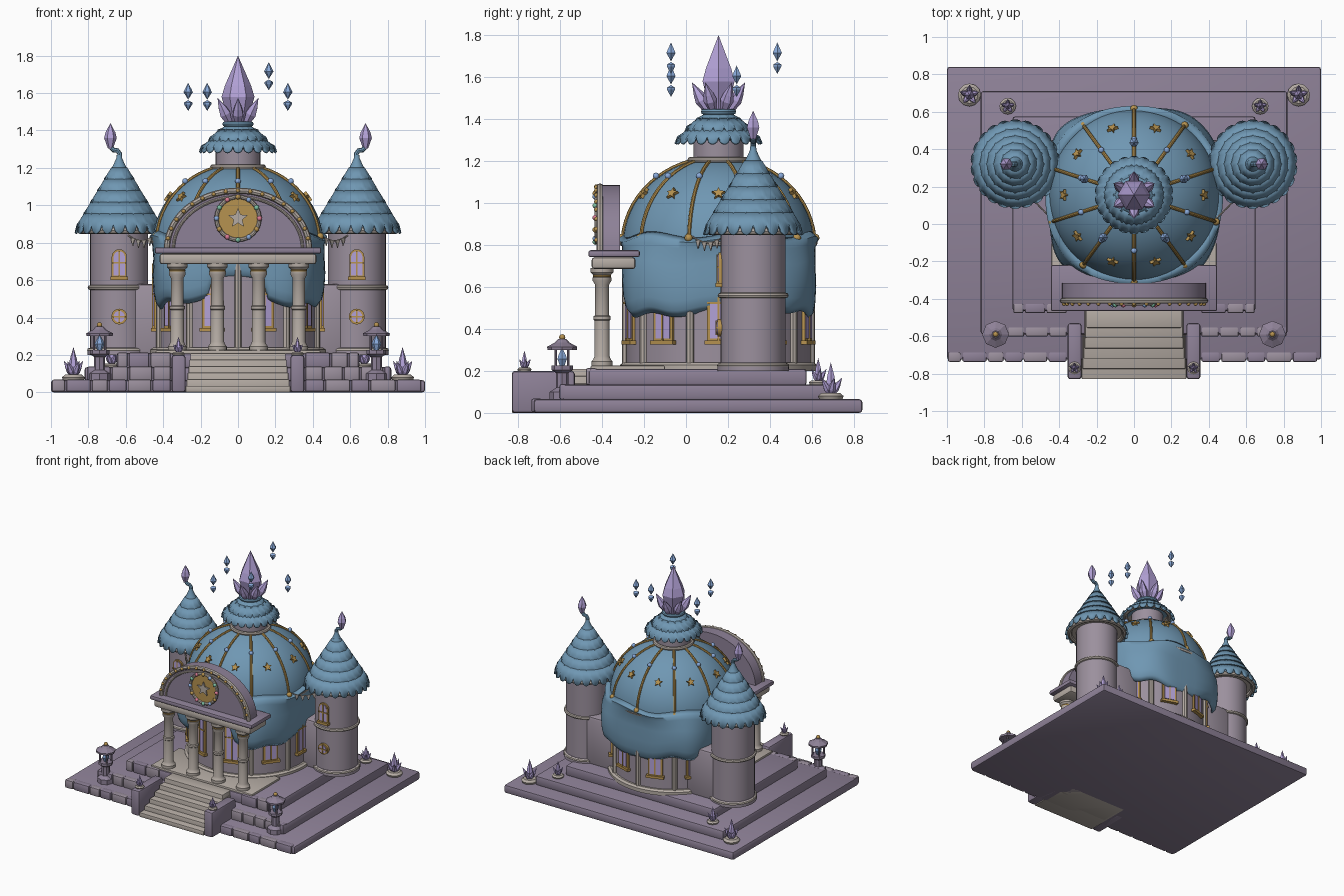
import bpy, bmesh, random
from math import sin, cos, pi, radians, copysign
from mathutils import Matrix, Euler, Vector

if "Cube" in bpy.data.objects:
    bpy.data.objects.remove(bpy.data.objects["Cube"])
random.seed(4)

def material(name, rgb):
    m = bpy.data.materials.new(name)
    m.diffuse_color = (*rgb, 1)
    m.use_nodes = True
    m.node_tree.nodes["Principled BSDF"].inputs["Base Color"].default_value = m.diffuse_color
    return m
STONE = material("mauve_stone", (.27, .22, .31))
WALL = material("wall_stone", (.33, .28, .34))
TRIM = material("pale_trim", (.46, .41, .37))
BLUE = material("blue_roof", (.16, .31, .45))
GOLD = material("gold", (.47, .29, .08))
LILAC = material("lilac_crystal", (.45, .36, .68))
ICE = material("ice_crystal", (.25, .4, .7))
PINK = material("pink", (.7, .2, .3))
GREEN = material("green", (.2, .5, .35))
CY = .155                                  # dome centre in y

def finish(name, bm, mat, loc=(0, 0, 0), rot=(0, 0, 0), smooth=35):
    bmesh.ops.recalc_face_normals(bm, faces=bm.faces)
    me = bpy.data.meshes.new(name)
    bm.to_mesh(me); bm.free()
    if smooth:
        me.shade_smooth()
        me.set_sharp_from_angle(angle=radians(smooth))
    me.materials.append(mat)
    ob = bpy.data.objects.new(name, me)
    ob.location, ob.rotation_euler = loc, rot
    bpy.context.collection.objects.link(ob)
    return ob

def box(name, x0, x1, y0, y1, z0, z1, mat, bevel=.01):
    bm = bmesh.new()
    bmesh.ops.create_cube(bm, size=1, matrix=Matrix.LocRotScale(
        Vector(((x0+x1)/2, (y0+y1)/2, (z0+z1)/2)), None, Vector((x1-x0, y1-y0, z1-z0))))
    if bevel:
        bmesh.ops.bevel(bm, geom=bm.edges[:], offset=bevel, segments=2, profile=.5, affect='EDGES')
    return finish(name, bm, mat)

def lathe(name, prof, mat, loc=(0, 0, 0), n=32, rot=(0, 0, 0), smooth=35):
    bm = bmesh.new()
    rings = [[bm.verts.new((r*cos(2*pi*i/n), r*sin(2*pi*i/n), z)) for i in range(n)] for r, z in prof]
    for a, b in zip(rings, rings[1:]):
        for i in range(n):
            bm.faces.new((a[i], a[(i+1) % n], b[(i+1) % n], b[i]))
    for ring, (r, z) in ((rings[0], prof[0]), (rings[-1], prof[-1])):
        if r > 0:
            bm.faces.new(ring)
    bmesh.ops.remove_doubles(bm, verts=bm.verts, dist=1e-6)
    return finish(name, bm, mat, loc, rot, smooth)

def ring(name, r, t, z, mat, loc, n=40):
    k = [(r+t*cos(a*pi/4), z+t*sin(a*pi/4)) for a in range(9)]
    return lathe(name, k, mat, loc, n)

def bead(name, r, loc, mat):
    bm = bmesh.new()
    bmesh.ops.create_icosphere(bm, subdivisions=2, radius=r)
    return finish(name, bm, mat, loc)

def tube(name, pts, r, mat):
    cu = bpy.data.curves.new(name, 'CURVE')
    cu.dimensions, cu.bevel_depth, cu.bevel_resolution, cu.use_fill_caps = '3D', r, 2, True
    sp = cu.splines.new('POLY')
    sp.points.add(len(pts)-1)
    for p, q in zip(sp.points, pts):
        p.co = (*q, 1)
    tmp = bpy.data.objects.new(name, cu)
    bm = bmesh.new()
    me = tmp.to_mesh()
    bm.from_mesh(me); tmp.to_mesh_clear()
    bpy.data.objects.remove(tmp)
    return finish(name, bm, mat)

def plate(name, pts, depth, mat, loc, rot=(0, 0, 0)):
    """Outline in local XZ, extruded towards local -y."""
    bm = bmesh.new()
    f = bm.faces.new([bm.verts.new((x, 0, z)) for x, z in pts])
    g = bmesh.ops.extrude_face_region(bm, geom=[f])['geom']
    bmesh.ops.translate(bm, vec=(0, -depth, 0), verts=[v for v in g if isinstance(v, bmesh.types.BMVert)])
    return finish(name, bm, mat, loc, rot)

def star(r):
    return [((r if i % 2 == 0 else r*.45)*sin(i*pi/5), (r if i % 2 == 0 else r*.45)*cos(i*pi/5)) for i in range(10)]

def circle(r, n=24):
    return [(r*cos(2*pi*i/n), r*sin(2*pi*i/n)) for i in range(n)]

def arch(w, h):
    return [(-w, 0), (w, 0)] + [(w*cos(pi*i/10), h-w+w*sin(pi*i/10)) for i in range(11)]

def crystal(name, r, h, loc, mat=LILAC, rot=(0, 0, 0), n=6):
    return lathe(name, [(r*.5, 0), (r, h*.38), (r*.75, h*.6), (0, h)], mat, loc, n, rot, 0)

def cluster(name, loc, h):
    lathe(name+"_base", [(h*.3, 0), (h*.34, h*.1), (h*.25, h*.18)], TRIM, loc, 12)
    base = (loc[0], loc[1], loc[2]+h*.1)
    crystal(name+"_main", h*.14, h*.9, base)
    for i in range(5):
        crystal(name+"_side", h*.1, h*.58, base, rot=(0, .55, 2*pi*i/5+.3))

def scallops(name, r0, z0, r1, z1, n, loc, shift=0):
    """One row of rounded roof tiles."""
    bm, m = bmesh.new(), 6
    drop = (z0-z1)*.45
    rows = [[], [], []]
    for i in range(n*m):
        a = 2*pi*(i/m+shift)/n
        e = abs(sin(pi*i/m))**.6
        for row, r, z in ((rows[0], r0, z0), (rows[1], (r0+r1)/2, (z0+z1)/2+drop*.25), (rows[2], r1-.012*(1-e), z1+drop*(1-e))):
            row.append(bm.verts.new((r*cos(a), r*sin(a), z)))
    for a, b in zip(rows, rows[1:]):
        for i in range(n*m):
            j = (i+1) % (n*m)
            bm.faces.new((a[i], b[i], b[j], a[j]))
    ob = finish(name, bm, BLUE, loc)
    s = ob.modifiers.new("thick", 'SOLIDIFY')
    s.thickness = .012

def window(name, a, c, r, z, w, h):
    """Arched window on a round wall, facing angle a."""
    rz = (0, 0, a+pi/2)
    at = lambda d, zz: (c[0]+(r+d)*cos(a), c[1]+(r+d)*sin(a), zz)
    plate(name+"_frame", arch(w, h), .03, GOLD, at(-.02, z), rz)
    plate(name+"_glass", arch(w*.75, h-w*.5), .025, LILAC, at(-.01, z+w*.25), rz)
    plate(name+"_mullion", [(-.004, 0), (.004, 0), (.004, h-.01), (-.004, h-.01)], .03, GOLD, at(-.01, z), rz)
    plate(name+"_bar", [(-w, 0), (w, 0), (w, .008), (-w, .008)], .03, GOLD, at(-.01, z+h*.5), rz)
    plate(name+"_sill", [(-w*1.2, -.015), (w*1.2, -.015), (w*1.2, .005), (-w*1.2, .005)], .045, GOLD, at(-.02, z), rz)

# stepped base, with bricks along the front of each tier
for k, (hx, y0, y1, z0, z1) in enumerate(((1, -.725, .84, 0, .065), (.82, -.59, .71, .06, .135), (.65, -.465, .575, .13, .21))):
    box("base_tier", -hx, hx, y0, y1, z0, z1, STONE, .014)
    for s in (-1, 1):
        x = .36
        while x < hx-.03:
            w = min(random.uniform(.09, .15), hx+.003-x)
            a, b = sorted((s*x, s*(x+w-.008)))
            box("front_brick", a, b, y0-.012, y0+.04, z0+.004, z1+.003, random.choice((STONE, WALL)), .009)
            x += w
box("porch_floor", -.44, .44, -.455, -.1, .2, .225, TRIM, .006)

# front stairs with cheek walls
for i in range(6):
    box("stair_step", -.28+.005*i, .28-.005*i, -.83+.055*i, -.44, 0, .035*(i+1), TRIM, .006)
for s in (-1, 1):
    a, b = sorted((s*.28, s*.355))
    box("stair_wall", a, b, -.83, -.53, 0, .2, STONE, .015)
    cluster("stair_crystal", (s*.318, -.77, .198), .1)

# central hall: drum, pilasters and windows
C = (0, CY, 0)
lathe("drum_wall", [(.44, .2), (.44, .82)], WALL, C, 60)
lathe("drum_plinth", [(.47, .2), (.47, .228), (.455, .24), (.44, .24)], TRIM, C, 60)
for i in range(10):
    a = pi/2+i*pi/5
    tube("pilaster", [(.44*cos(a), CY+.44*sin(a), z) for z in (.22, .8)], .02, TRIM)
    window("hall_window", a+pi/5/2, C, .44, .34, .055, .36)

# dome with ribs, beads and stars
def on_dome(a, p, d=0.):
    return ((.455+d)*cos(p)*cos(a), CY+(.455+d)*cos(p)*sin(a), .8+(.415+d)*sin(p))
lathe("dome", [(.455*cos(i*pi/32), .8+.415*sin(i*pi/32)) for i in range(17)], BLUE, C, 64)
ring("dome_rim", .455, .018, .81, TRIM, C, 60)
for i in range(10):
    a = pi/2+i*pi/5
    tube("dome_rib", [on_dome(a, .08+.1*k, .003) for k in range(13)], .0095, GOLD)
    bead("rib_bead", .016, on_dome(a, .88, .012), ICE)
    bead("rib_foot", .02, on_dome(a, .08, .008), GOLD)
    b, p = a+pi/10, .62
    plate("dome_star", star(.032), .02, GOLD, on_dome(b, p, -.005), (-p, 0, b+pi/2))

# sagging blue drape hung round the dome base
bm, N = bmesh.new(), 96
prof = ((.99, 0), (1.04, .06), (1.01, .14), (1, .35), (1.01, .6), (1, .8), (.98, .92), (.93, 1))
rows = []
for k, (f, t) in enumerate(prof):
    row = []
    for i in range(N):
        a = 2*pi*i/N
        c, s = cos(a), sin(a)
        q = min(1, t*3)
        e = 2/(2+1.3*q)
        r = .457*f+.006*sin(5*a+1)*q
        zb = .48+.022*sin(3*a+.5)+.018*sin(7*a)+(.09 if abs(c) < .15 and s < 0 else 0)
        zt = .85+.015*sin(6*a)
        row.append(bm.verts.new((r*copysign(abs(c)**e, c), CY+r*copysign(abs(s)**e, s), zt+(zb-zt)*t)))
    rows.append(row)
for a, b in zip(rows, rows[1:]):
    for i in range(N):
        bm.faces.new((a[i], b[i], b[(i+1) % N], a[(i+1) % N]))
finish("roof_drape", bm, BLUE, smooth=60).modifiers.new("thick", 'SOLIDIFY').thickness = .012

# cupola and crown crystal
lathe("cupola_neck", [(.135, 1.17), (.135, 1.2), (.12, 1.21), (.12, 1.32)], WALL, C)
ring("cupola_foot_ring", .135, .014, 1.205, TRIM, C)
ring("cupola_ring", .165, .016, 1.315, TRIM, C)
lathe("cupola_core", [(.165, 1.315), (.06, 1.43)], BLUE, C)
scallops("cupola_tiles", .14, 1.36, .21, 1.285, 22, C)
scallops("cupola_tiles", .1, 1.405, .165, 1.335, 18, C, .5)
scallops("cupola_tiles", .05, 1.435, .12, 1.38, 14, C)
ring("crown_ring", .07, .014, 1.435, BLUE, C)
lathe("crown_crystal", [(.045, 1.43), (.088, 1.58), (.07, 1.64), (0, 1.8)], LILAC, C, 6, smooth=0)
for i in range(6):
    a = pi/6+i*pi/3
    crystal("crown_shard", .032, .16, (.05*cos(a), CY+.05*sin(a), 1.435), rot=(0, .5, a))

# floating crystals
for i, z in enumerate((1.57, 1.68, 1.57, 1.57, 1.68)):
    a = radians(18+72*i)
    p = (.28*cos(a), CY+.28*sin(a), 0)
    lathe("floating_crystal", [(0, z-.005), (.025, z+.035), (.018, z+.05), (0, z+.085)], ICE, p, 6, smooth=0)
    lathe("floating_drop", [(0, z-.065), (.022, z-.03), (.022, z-.02), (0, z-.008)], ICE, p, 6, smooth=0)

# portico: columns, entablature and arched pediment
for x in (-.325, -.11, .11, .325):
    lathe("porch_column", [(.05, .22), (.05, .245), (.042, .255), (.036, .27), (.036, .44), (.041, .445), (.041, .46), (.034, .465),
                           (.033, .61), (.045, .63), (.045, .645), (.036, .65), (.055, .67), (.055, .69)], TRIM, (x, -.4, 0), 24)
    ring("column_band", .037, .007, .632, GOLD, (x, -.4, .02), 20)
box("entablature", -.42, .42, -.45, -.24, .685, .742, TRIM, .015)
box("cornice", -.445, .445, -.465, -.22, .742, .775, STONE, .01)
oval = lambda a, b: [(a*cos(pi*i/28), b*sin(pi*i/28)) for i in range(29)]
plate("pediment", oval(.385, .315), .09, STONE, (0, -.315, .77))
tube("pediment_rim", [(x, -.41, .77+z) for x, z in oval(.38, .308)], .016, TRIM)
tube("pediment_inner_rim", [(x, -.405, .77+z) for x, z in oval(.345, .275)], .008, TRIM)
for i in range(1, 18):
    bead("pediment_bead", .011, (.38*cos(pi*i/18), -.427, .77+.308*sin(pi*i/18)), GOLD)
plate("medallion", circle(.115, 32), .03, GOLD, (0, -.395, .93))
plate("medallion_star", star(.055), .015, TRIM, (0, -.42, .93))
tube("medallion_rim", [(x, -.425, .93+z) for x, z in circle(.115, 32)+[(.115, 0)]], .011, TRIM)
for i, (x, z) in enumerate(circle(.115, 12)):
    bead("medallion_gem", .014, (x, -.432, .93+z), (PINK, GREEN, ICE, GOLD)[i % 4])

# side towers, wings, bunting, lanterns and corner crystals
for s in (-1, 1):
    T = (s*.635, .32, 0)
    lathe("tower_wall", [(.17, .2), (.17, .225), (.155, .24), (.155, .9)], WALL, T, 40)
    ring("tower_band", .156, .013, .56, TRIM, T)
    ring("tower_base_band", .16, .012, .225, TRIM, T)
    ring("tower_eave", .205, .018, .865, TRIM, T)
    lathe("tower_roof_core", [(.2, .87), (.15, .97), (.03, 1.22)], BLUE, T, 32)
    for k in range(5):
        z, r = .945+.062*k, .19-.037*k
        scallops("tower_tiles", r, z+.01, r+.05, z-.095, 22-3*k, T, .5*(k % 2))
    lathe("tower_tip", [(.05, 1.17), (.03, 1.22), (.016, 1.25), (.014, 1.27)], BLUE, T, 16)
    tube("tower_hook", [(s*x, .32, z) for x, z in ((.635, 1.25), (.632, 1.275), (.645, 1.293), (.665, 1.295), (.68, 1.31))], .013, BLUE)
    lathe("tower_crystal", [(.014, 1.305), (.034, 1.36), (.026, 1.39), (0, 1.44)], LILAC, (s*.682, .32, 0), 6, smooth=0)
    window("tower_window", -pi/2, T, .155, .615, .04, .15)
    plate("tower_round_window", circle(.042), .03, GOLD, (s*.635, .18, .405))
    plate("tower_round_glass", circle(.03), .03, LILAC, (s*.635, .175, .405))
    box("round_window_bar_v", s*.635-.004, s*.635+.004, .14, .17, .37, .44, GOLD, 0)
    box("round_window_bar_h", s*.635-.035, s*.635+.035, .14, .17, .401, .409, GOLD, 0)
    a, b = sorted((s*.3, s*.565))
    box("tower_wing", a, b, .19, .45, .2, .58, WALL, .02)
    # bunting between dome and tower
    line = [(s*(.44+.03*k), .03+.03*k, .84-.03*sin(pi*k/5)) for k in range(6)]
    tube("bunting_string", line, .004, TRIM)
    for p in line[1:5]:
        plate("bunting_flag", [(-.015, 0), (0, -.04), (.015, 0)], .005, TRIM, p, (0, 0, s*pi/4))
    # lantern
    L = (s*.74, -.59, 0)
    lathe("lantern_post", [(.06, .06), (.06, .1), (.03, .12), (.03, .19), (.052, .205), (.052, .225), (0, .225)], STONE, L, 8, smooth=0)
    crystal("lantern_light", .026, .085, (s*.74, -.59, .225), ICE)
    for k in range(4):
        a = pi/4+k*pi/2
        tube("lantern_bar", [(L[0]+.042*cos(a), L[1]+.042*sin(a), z) for z in (.22, .31)], .006, STONE)
    lathe("lantern_roof", [(.07, .3), (.072, .315), (.035, .335), (.02, .352), (0, .355)], STONE, L, 8, smooth=0)
    bead("lantern_knob", .015, (L[0], L[1], .36), GOLD)
    cluster("corner_crystal", (s*.88, .69, .062), .18)
    cluster("inner_crystal", (s*.675, .63, .132), .13)
